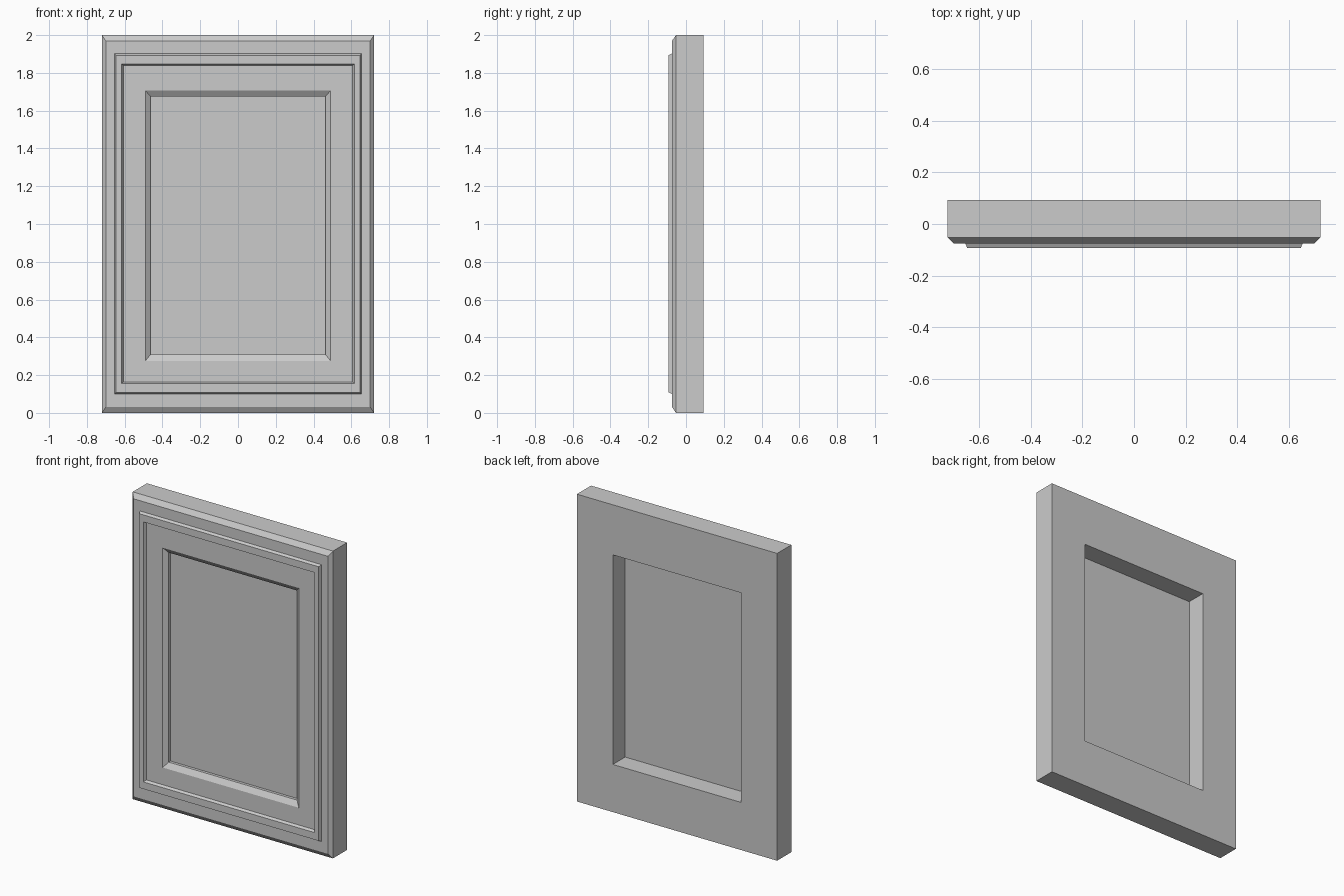
import bpy
import bmesh

if "Cube" in bpy.data.objects:
    bpy.data.objects.remove(bpy.data.objects["Cube"])

PANEL_Y = -0.034


def rect(bm, half_x, z0, z1, y):
    """One rectangular loop of vertices facing the front."""
    return [bm.verts.new((x, y, z)) for x, z in
            ((-half_x, z0), (half_x, z0), (half_x, z1), (-half_x, z1))]


def finish(name, bm):
    bmesh.ops.recalc_face_normals(bm, faces=bm.faces)
    mesh = bpy.data.meshes.new(name)
    bm.to_mesh(mesh)
    bm.free()
    obj = bpy.data.objects.new(name, mesh)
    bpy.context.collection.objects.link(obj)
    return obj


# Frame: mitred profile, each row is half width, bottom, top, depth
profile = [
    (0.721, 0.0, 2.0, 0.0925),       # back outer edge
    (0.721, 0.0, 2.0, -0.053),       # start of outer chamfer
    (0.699, 0.032, 1.969, -0.075),   # front face
    (0.653, 0.100, 1.902, -0.075),   # raised moulding, outer foot
    (0.646, 0.109, 1.893, -0.0925),
    (0.616, 0.155, 1.847, -0.0925),  # raised moulding, inner edge
    (0.607, 0.164, 1.838, -0.075),
    (0.490, 0.276, 1.706, -0.075),   # inner chamfer
    (0.462, 0.310, 1.674, -0.053),
    (0.462, 0.310, 1.674, 0.0925),   # back inner edge
]
bm = bmesh.new()
loops = [rect(bm, *row) for row in profile]
for a, b in zip(loops, loops[1:] + loops[:1]):
    for i in range(4):
        j = (i + 1) % 4
        bm.faces.new((a[i], a[j], b[j], b[i]))
finish("door_frame", bm)

# Thin centre panel set inside the opening
bm = bmesh.new()
bm.faces.new(rect(bm, 0.462, 0.310, 1.674, PANEL_Y))
finish("centre_panel", bm)
